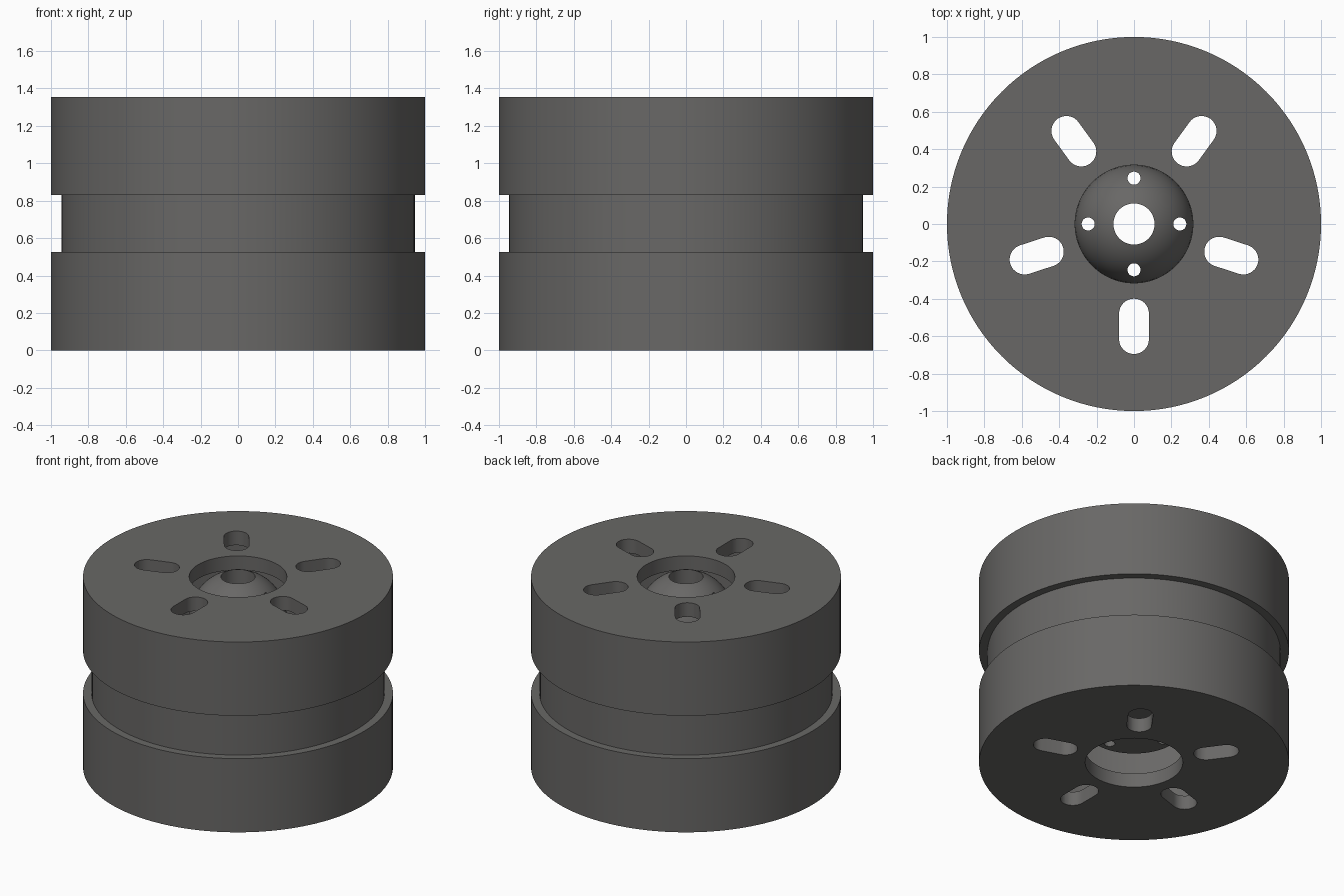
import bpy, bmesh, math
from mathutils import Matrix

if "Cube" in bpy.data.objects:
    bpy.data.objects.remove(bpy.data.objects["Cube"])

SEG = 128
H = 1.355

mat = bpy.data.materials.new("dark_grey")
mat.diffuse_color = (0.14, 0.137, 0.133, 1)
mat.use_nodes = True
mat.node_tree.nodes["Principled BSDF"].inputs["Base Color"].default_value = mat.diffuse_color


def make_object(name, bm):
    bmesh.ops.recalc_face_normals(bm, faces=bm.faces)
    me = bpy.data.meshes.new(name)
    bm.to_mesh(me)
    bm.free()
    me.materials.append(mat)
    ob = bpy.data.objects.new(name, me)
    bpy.context.collection.objects.link(ob)
    return ob


def lathe(name, profile):
    """Spin a closed (radius, height) profile around z."""
    bm = bmesh.new()
    rings = []
    for i in range(SEG):
        a = 2 * math.pi * i / SEG
        rings.append([bm.verts.new((r * math.cos(a), r * math.sin(a), z)) for r, z in profile])
    n = len(profile)
    for i in range(SEG):
        p, q = rings[i], rings[(i + 1) % SEG]
        for j in range(n):
            k = (j + 1) % n
            bm.faces.new((p[j], q[j], q[k], p[k]))
    return make_object(name, bm)


def slot_cutters(name, angles, centre, half, radius, z0, z1):
    """Rounded radial slots (half = 0 gives round holes)."""
    bm = bmesh.new()
    n = 16
    for ang in angles:
        rot = Matrix.Rotation(math.radians(ang), 4, 'Z')
        verts = []
        for side in (1, -1):
            for i in range(n + (1 if half else 0)):
                a = math.pi * i / n - math.pi / 2 + (0 if side > 0 else math.pi)
                verts.append(bm.verts.new((centre + side * half + radius * math.cos(a),
                                           radius * math.sin(a), z0)))
        face = bm.faces.new(verts)
        ext = bmesh.ops.extrude_face_region(bm, geom=[face])
        top = [g for g in ext["geom"] if isinstance(g, bmesh.types.BMVert)]
        bmesh.ops.translate(bm, vec=(0, 0, z1 - z0), verts=top)
        bmesh.ops.transform(bm, matrix=rot, verts=verts + top)
    ob = make_object(name, bm)
    ob.hide_render = True
    return ob


def cut(ob, cutter):
    mod = ob.modifiers.new("cut", 'BOOLEAN')
    mod.operation = 'DIFFERENCE'
    mod.solver = 'EXACT'
    mod.object = cutter
    bpy.ops.object.select_all(action='DESELECT')
    bpy.context.view_layer.objects.active = ob
    ob.select_set(True)
    bpy.ops.object.modifier_apply(modifier=mod.name)
    bpy.data.objects.remove(cutter, do_unlink=True)
    bpy.ops.object.shade_smooth_by_angle(angle=math.radians(30))


# hollow drum with a groove round its waist and open centres
drum = lathe("drum", [
    (0.315, 0), (1, 0), (1, 0.525), (0.945, 0.525), (0.945, 0.83), (1, 0.83),
    (1, H), (0.315, H), (0.315, H - 0.1), (0.9, H - 0.1), (0.9, 0.1), (0.315, 0.1)])
cut(drum, slot_cutters("slot_cutter", [54 + 72 * i for i in range(5)],
                       0.547, 0.068, 0.08, -0.1, H + 0.1))

# central hub: flat underneath, domed on top, bored through
R, zc = 0.315, 1.06
a_end = math.acos(0.11 / R)
dome = [(R * math.cos(a_end * i / 16), zc + R * math.sin(a_end * i / 16)) for i in range(17)]
hub = lathe("hub", [(0.11, 0.25), (R, 0.25)] + dome)
cut(hub, slot_cutters("bolt_hole_cutter", [0, 90, 180, 270], 0.245, 0, 0.035, 0.1, H + 0.1))
